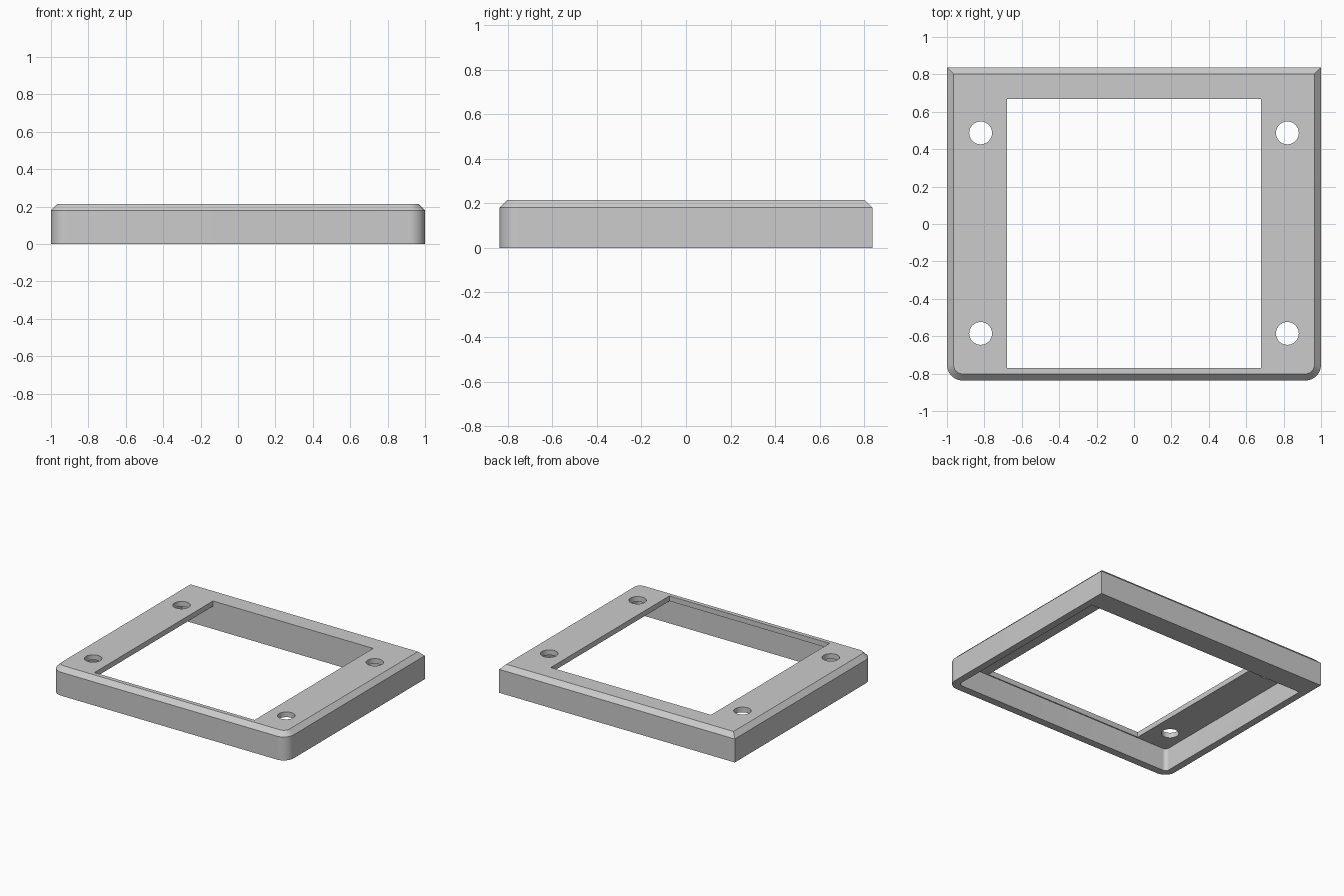
import bpy
import bmesh
from math import cos, sin, pi, radians

cube = bpy.data.objects.get("Cube")
if cube:
    bpy.data.objects.remove(cube, do_unlink=True)

grey = bpy.data.materials.new("plain grey")
grey.use_nodes = True
colour = (0.6, 0.6, 0.6, 1)
grey.diffuse_color = colour
grey.node_tree.nodes["Principled BSDF"].inputs["Base Color"].default_value = colour


def outline(half_x, front, back, radius, steps=10):
    """Rectangle with square back corners and rounded front corners."""
    pts = [(half_x, back), (-half_x, back)]
    for side, start in ((-1, pi), (1, 1.5 * pi)):
        if radius == 0:
            pts.append((side * half_x, front))
            continue
        for i in range(steps + 1):
            a = start + i / steps * pi / 2
            pts.append((side * (half_x - radius) + radius * cos(a),
                        front + radius + radius * sin(a)))
    return pts


def circle(x, y, radius, steps=40):
    return [(x + radius * cos(2 * pi * i / steps),
             y + radius * sin(2 * pi * i / steps)) for i in range(steps)]


def loft(name, layers):
    """Closed solid through a stack of (outline, height) layers."""
    bm = bmesh.new()
    rings = [[bm.verts.new((x, y, z)) for x, y in pts] for pts, z in layers]
    n = len(rings[0])
    for low, high in zip(rings, rings[1:]):
        for i in range(n):
            j = (i + 1) % n
            bm.faces.new((low[i], low[j], high[j], high[i]))
    bm.faces.new(rings[0][::-1])
    bm.faces.new(rings[-1])
    bmesh.ops.recalc_face_normals(bm, faces=bm.faces)
    mesh = bpy.data.meshes.new(name)
    bm.to_mesh(mesh)
    bm.free()
    mesh.materials.append(grey)
    obj = bpy.data.objects.new(name, mesh)
    bpy.context.collection.objects.link(obj)
    return obj


# Outer body with a chamfered top edge
depth, height, chamfer = 0.837, 0.215, 0.035
side = outline(1, -depth, depth, 0.085)
top = outline(1 - chamfer, -depth + chamfer, depth - chamfer, 0.05)
frame = loft("bezel_frame", [(side, 0), (side, height - chamfer), (top, height)])

# Hollow underside, window and four screw holes
inner_back = 0.668
cavity = outline(0.945, -0.778, inner_back, 0.03)
window = outline(0.68, -0.77, inner_back, 0)
cutters = [loft("cavity_cutter", [(cavity, -0.1), (cavity, 0.175)]),
           loft("window_cutter", [(window, 0.1), (window, 0.3)])]
for x in (-0.82, 0.82):
    for y in (-0.585, 0.487):
        ring = circle(x, y, 0.061)
        cutters.append(loft("hole_cutter", [(ring, 0.1), (ring, 0.3)]))

bpy.ops.object.select_all(action="DESELECT")
frame.select_set(True)
bpy.context.view_layer.objects.active = frame
for cutter in cutters:
    cutter.hide_render = True
    cut = frame.modifiers.new(cutter.name, "BOOLEAN")
    cut.operation = "DIFFERENCE"
    cut.solver = "EXACT"
    cut.object = cutter
    bpy.ops.object.modifier_apply(modifier=cut.name)
    bpy.data.objects.remove(cutter, do_unlink=True)

bpy.ops.object.shade_smooth_by_angle(angle=radians(30))
